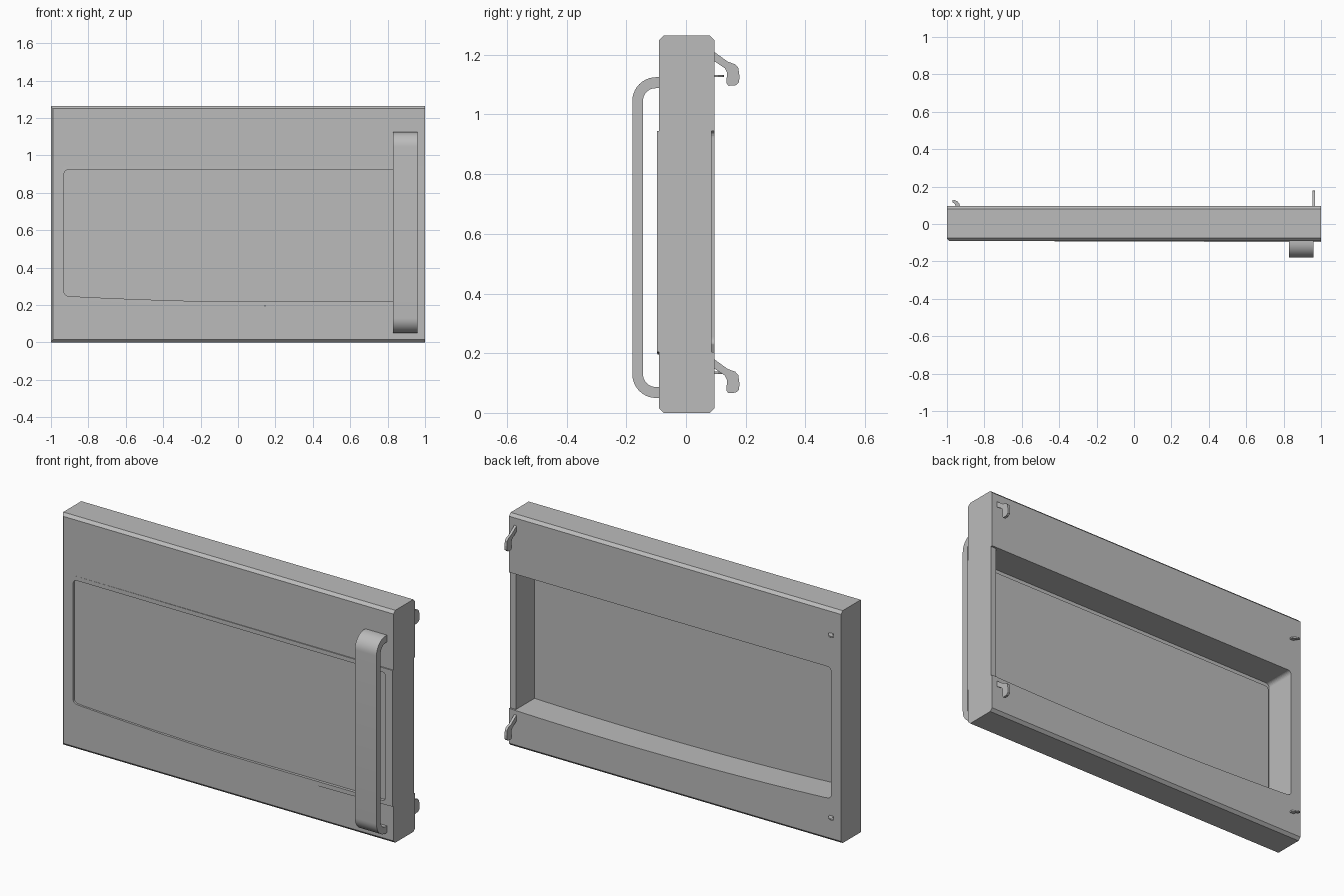
import bpy, bmesh
from math import sin, cos, pi
from mathutils import Vector

if "Cube" in bpy.data.objects:
    bpy.data.objects.remove(bpy.data.objects["Cube"])

GREY = (0.5, 0.5, 0.5, 1)
grey = bpy.data.materials.new("plain_grey")
grey.use_nodes = True
grey.diffuse_color = GREY
grey.node_tree.nodes["Principled BSDF"].inputs["Base Color"].default_value = GREY


def prism(name, profile, place, start, end):
    """Extrude a 2D profile; place(a, b, t) maps it into space."""
    bm = bmesh.new()
    rings = [[bm.verts.new(place(a, b, t)) for a, b in profile] for t in (start, end)]
    bm.faces.new(rings[0])
    bm.faces.new(rings[1])
    n = len(profile)
    for i in range(n):
        j = (i + 1) % n
        bm.faces.new((rings[0][i], rings[0][j], rings[1][j], rings[1][i]))
    bmesh.ops.recalc_face_normals(bm, faces=bm.faces)
    mesh = bpy.data.meshes.new(name)
    bm.to_mesh(mesh)
    bm.free()
    obj = bpy.data.objects.new(name, mesh)
    bpy.context.collection.objects.link(obj)
    mesh.materials.append(grey)
    return obj


def along_x(a, b, t): return Vector((t, a, b))
def along_y(a, b, t): return Vector((a, t, b))
def along_z(a, b, t): return Vector((a, b, t))


def box(name, x, y, z):
    return prism(name, [(x[0], y[0]), (x[1], y[0]), (x[1], y[1]), (x[0], y[1])], along_z, *z)


def cut(obj, cutter):
    mod = obj.modifiers.new(cutter.name, 'BOOLEAN')
    mod.operation = 'DIFFERENCE'
    mod.solver = 'EXACT'
    mod.object = cutter
    cutter.hide_render = True
    cutter.hide_set(True)


def smooth(obj):
    bpy.ops.object.select_all(action='DESELECT')
    bpy.context.view_layer.objects.active = obj
    obj.select_set(True)
    bpy.ops.object.shade_smooth_by_angle()


def arc(cx, cz, r, a0, a1, n=6):
    return [(cx + r * cos(a0 + (a1 - a0) * i / n), cz + r * sin(a0 + (a1 - a0) * i / n))
            for i in range(n + 1)]


def window(x0, x1, low, top, r_right):
    """Window outline with a sagging lower edge."""
    r = 0.022
    sag = lambda x: low + 0.021 * (x - 0.35) ** 2
    pts = arc(x0 + r, top - r, r, pi / 2, pi)
    pts += arc(x0 + r, sag(x0) + r, r, pi, 1.5 * pi)
    left, right = x0 + 2 * r, x1 - max(r_right, 0.01) - 0.02
    pts += [(x, sag(x)) for x in (left + (right - left) * i / 14 for i in range(15))]
    if r_right:
        pts += arc(x1 - r, sag(x1) + r, r, -pi / 2, 0)
        pts += arc(x1 - r, top - r, r, 0, pi / 2)
    else:
        pts += [(x1, sag(x1)), (x1, top)]
    return pts


# Door body with bevelled long edges and a bevelled hinge-side front edge
F, B, H, c = -0.09, 0.095, 1.265, 0.015
body = prism("door_body", [(F + c, 0), (B - c, 0), (B, c), (B, H - c), (B - c, H),
                           (F + c, H), (F, H - c), (F, c)], along_x, -1, 1)
corner = prism("corner_cutter", [(-1.1, F - 0.1), (-0.988, F - 0.1), (-0.988, F - 0.001),
                                 (-1.001, F + 0.012), (-1.1, F + 0.012)], along_z, -0.1, H + 0.1)
cut(body, corner)

# Window opening and the shallow step beside it on the back
opening = prism("opening_cutter", window(-0.94, 0.965, 0.195, 0.945, 0), along_y, -0.2, 0.2)
cut(body, opening)
cut(body, box("back_step_cutter", (0.95, 1.1), (B - 0.01, 0.2), (0.204, 0.945)))

# Window frame, leaning slightly forward towards the handle side
frame = prism("window_frame", window(-0.94, 0.999, 0.195, 0.945, 0), along_y, -0.09, -0.075)
for v in frame.data.vertices:
    if v.co.y < -0.08:
        v.co.y = -0.0905 - 0.0065 * (v.co.x + 0.94) / 1.94
cut(frame, prism("pane_cutter", window(-0.93, 0.957, 0.214, 0.922, 1), along_y, -0.2, 0.2))

# Recessed pane
prism("window_pane", window(-0.932, 0.959, 0.212, 0.924, 1), along_y, -0.08, -0.07)

# Bent bar handle
zl, zh, yo, yi = 0.05, 1.125, -0.18, -0.144
outer = [(F + 0.002, zh)] + arc(yo + 0.08, zh - 0.08, 0.08, pi / 2, pi, 10)
outer += arc(yo + 0.08, zl + 0.08, 0.08, pi, 1.5 * pi, 10) + [(F + 0.002, zl)]
g = 0.037
inner = [(F + 0.002, zl + g)] + arc(yi + 0.042, zl + g + 0.042, 0.042, 1.5 * pi, pi, 10)
inner += arc(yi + 0.042, zh - g - 0.042, 0.042, pi, pi / 2, 10) + [(F + 0.002, zh - g)]
smooth(prism("handle", outer + inner, along_x, 0.83, 0.96))

# Latch hooks and small guide tabs on the back
hook = [(0.09, 1.213), (0.14, 1.177), (0.165, 1.168), (0.175, 1.157), (0.179, 1.13),
        (0.178, 1.108), (0.167, 1.098), (0.142, 1.096), (0.135, 1.106), (0.138, 1.14),
        (0.13, 1.155), (0.09, 1.182)]
tab = [(-0.93, 0.09), (-0.933, 0.108), (-0.945, 0.122), (-0.96, 0.128), (-0.972, 0.125),
       (-0.97, 0.115), (-0.958, 0.108), (-0.952, 0.09)]
for side, drop, z in (("upper", 0, 1.129), ("lower", 1.03, 0.135)):
    prism(side + "_latch_hook", [(y, h - drop) for y, h in hook], along_x, 0.954, 0.968)
    prism(side + "_guide_tab", tab, along_z, z - 0.004, z + 0.004)
